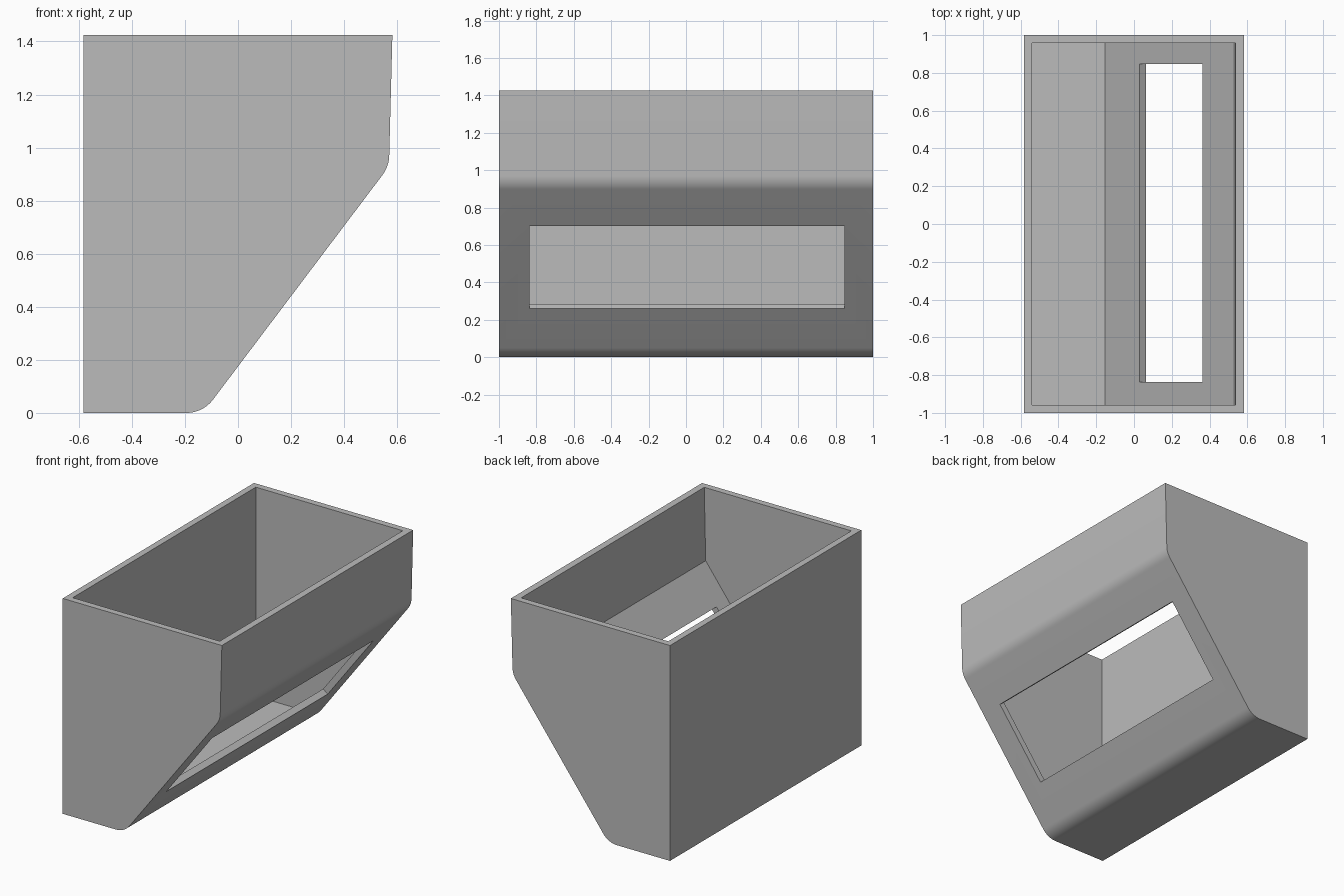
import bpy
import bmesh
import math
from mathutils import Vector, Matrix

if "Cube" in bpy.data.objects:
    bpy.data.objects.remove(bpy.data.objects["Cube"], do_unlink=True)

GREY = (0.5, 0.5, 0.5, 1.0)
SLOPE = math.atan(1.325)      # tilt of the chute face
RADIUS = 0.126                # rounding of the chute's outer bends

grey = bpy.data.materials.new("plain grey")
grey.use_nodes = True
grey.diffuse_color = GREY
grey.node_tree.nodes["Principled BSDF"].inputs["Base Color"].default_value = GREY


def fillet(before, corner, after, radius, steps=10):
    """Points of an arc that rounds one profile corner."""
    a, c, b = Vector(before), Vector(corner), Vector(after)
    u, v = (a - c).normalized(), (b - c).normalized()
    half = u.angle(v) / 2
    centre = c + (u + v).normalized() * radius / math.sin(half)
    start = c + u * radius / math.tan(half) - centre
    end = c + v * radius / math.tan(half) - centre
    sweep = start.angle_signed(end)
    return [centre + Matrix.Rotation(-sweep * i / steps, 2) @ start
            for i in range(steps + 1)]


def add_object(name, bm):
    bmesh.ops.recalc_face_normals(bm, faces=bm.faces)
    mesh = bpy.data.meshes.new(name)
    bm.to_mesh(mesh)
    bm.free()
    mesh.materials.append(grey)
    obj = bpy.data.objects.new(name, mesh)
    bpy.context.collection.objects.link(obj)
    return obj


def prism(name, profile, half_width):
    """Extrude an x-z profile along y."""
    bm = bmesh.new()
    face = bm.faces.new([bm.verts.new((x, -half_width, z)) for x, z in profile])
    grown = bmesh.ops.extrude_face_region(bm, geom=[face])["geom"]
    bmesh.ops.translate(bm, vec=(0, 2 * half_width, 0),
                        verts=[g for g in grown if isinstance(g, bmesh.types.BMVert)])
    return add_object(name, bm)


# Outer body: upright back, sloped chute face with two rounded bends
back, foot, bend, lip = (-0.583, 0), (-0.132, 0), (0.569, 0.929), (0.582, 1.425)
outline = [(-0.583, 1.425), back]
outline += fillet(back, foot, bend, RADIUS)
outline += fillet(foot, bend, lip, RADIUS)
outline.append(lip)
bin_shell = prism("bin_shell", outline, 1.0)

# Hollow interior, open at the top
cavity = prism("cavity_cutter", [(-0.54, 1.5), (-0.54, 0.042), (-0.153, 0.042),
                                 (0.526, 0.942), (0.538, 1.5)], 0.957)

# Opening cut square through the sloped face
bm = bmesh.new()
bmesh.ops.create_cube(bm, size=1, matrix=(
    Matrix.Translation((0.23, 0.005, 0.48))
    @ Matrix.Rotation(-SLOPE, 4, "Y")
    @ Matrix.Diagonal((0.553, 1.685, 0.2, 1))))
slot = add_object("opening_cutter", bm)

# Cut the shell and discard the cutters
bpy.context.view_layer.objects.active = bin_shell
bin_shell.select_set(True)
for cutter in (cavity, slot):
    cutter.hide_render = True
    mod = bin_shell.modifiers.new(cutter.name, "BOOLEAN")
    mod.operation = "DIFFERENCE"
    mod.solver = "EXACT"
    mod.object = cutter
    bpy.ops.object.modifier_apply(modifier=mod.name)
    bpy.data.objects.remove(cutter, do_unlink=True)

bpy.ops.object.shade_smooth_by_angle(angle=math.radians(25))
